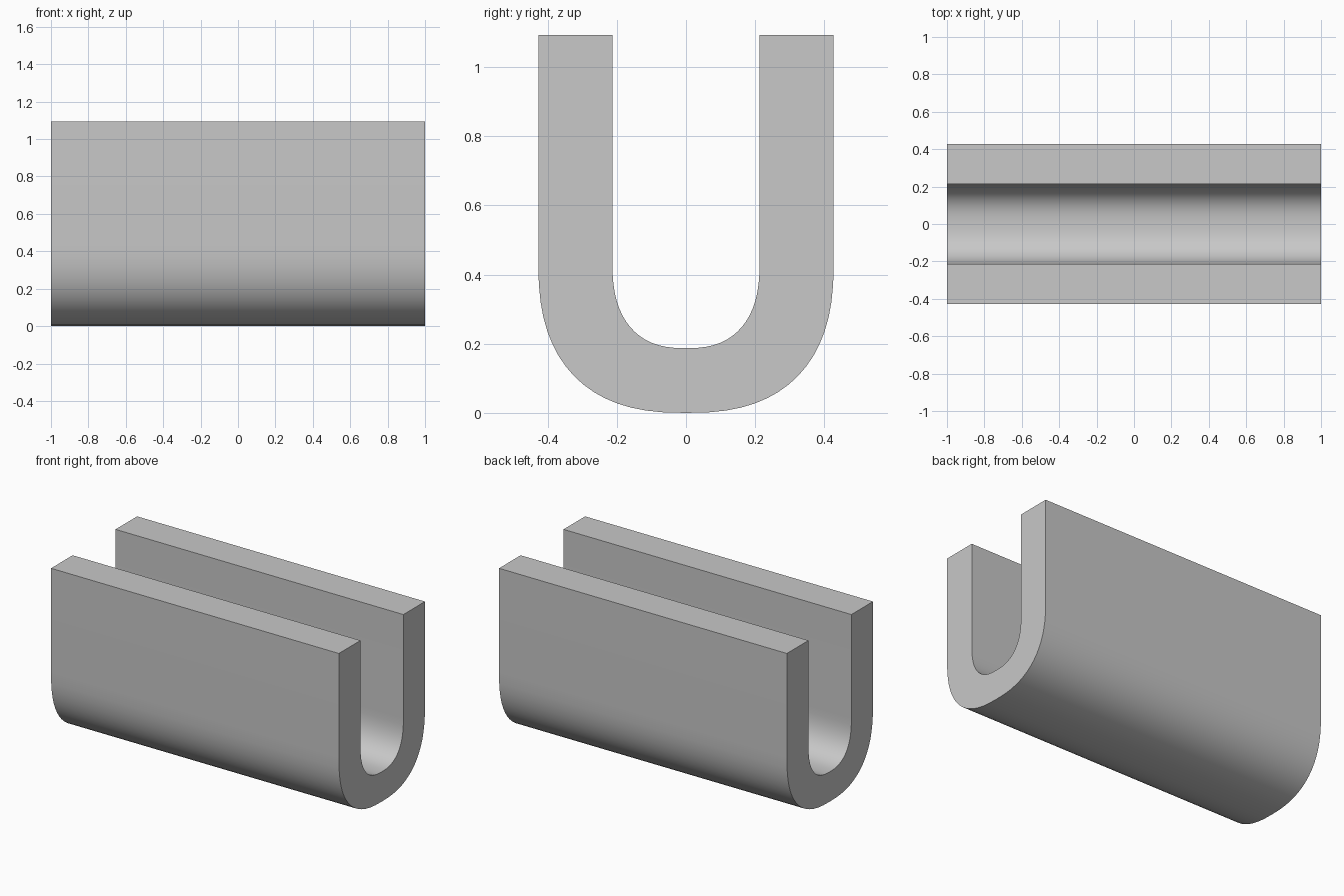
import bpy, bmesh, math
from mathutils import Vector

cube = bpy.data.objects.get("Cube")
if cube:
    bpy.data.objects.remove(cube, do_unlink=True)

LENGTH, HEIGHT, SPRING = 2.0, 1.093, 0.44   # SPRING: where the walls start to curve
OUTER, INNER, FLOOR = 0.427, 0.213, 0.187
STEPS, POWER = 32, 2.5


def rounded_u(half_width, bottom):
    """Open U from the +y rim, round the bottom, to the -y rim."""
    pts = [(half_width, HEIGHT)]
    for i in range(STEPS + 1):
        a = math.pi * i / STEPS
        c, s = math.cos(a), math.sin(a)
        y = math.copysign(abs(c) ** (2 / POWER), c) * half_width
        z = SPRING - (SPRING - bottom) * abs(s) ** (2 / POWER)
        if i in (0, STEPS):
            z = SPRING
        pts.append((y, z))
    return pts + [(-half_width, HEIGHT)]


# Grey material
grey = bpy.data.materials.new("plain grey")
grey.use_nodes = True
colour = (0.58, 0.58, 0.58, 1)
grey.diffuse_color = colour
grey.node_tree.nodes["Principled BSDF"].inputs["Base Color"].default_value = colour

# U-shaped channel: one closed section extruded along x
bm = bmesh.new()
section = rounded_u(OUTER, 0) + rounded_u(INNER, FLOOR)[::-1]
face = bm.faces.new([bm.verts.new((-LENGTH / 2, y, z)) for y, z in section])
swept = bmesh.ops.extrude_face_region(bm, geom=[face], use_keep_orig=True)
moved = [v for v in swept["geom"] if isinstance(v, bmesh.types.BMVert)]
bmesh.ops.translate(bm, verts=moved, vec=Vector((LENGTH, 0, 0)))
bmesh.ops.recalc_face_normals(bm, faces=bm.faces)

mesh = bpy.data.meshes.new("u_channel")
bm.to_mesh(mesh)
bm.free()
mesh.materials.append(grey)
channel = bpy.data.objects.new("u_channel", mesh)
bpy.context.collection.objects.link(channel)

# Smooth the bend, keep the rims and ends sharp
bpy.ops.object.select_all(action='DESELECT')
channel.select_set(True)
bpy.context.view_layer.objects.active = channel
bpy.ops.object.shade_smooth_by_angle(angle=math.radians(40))
